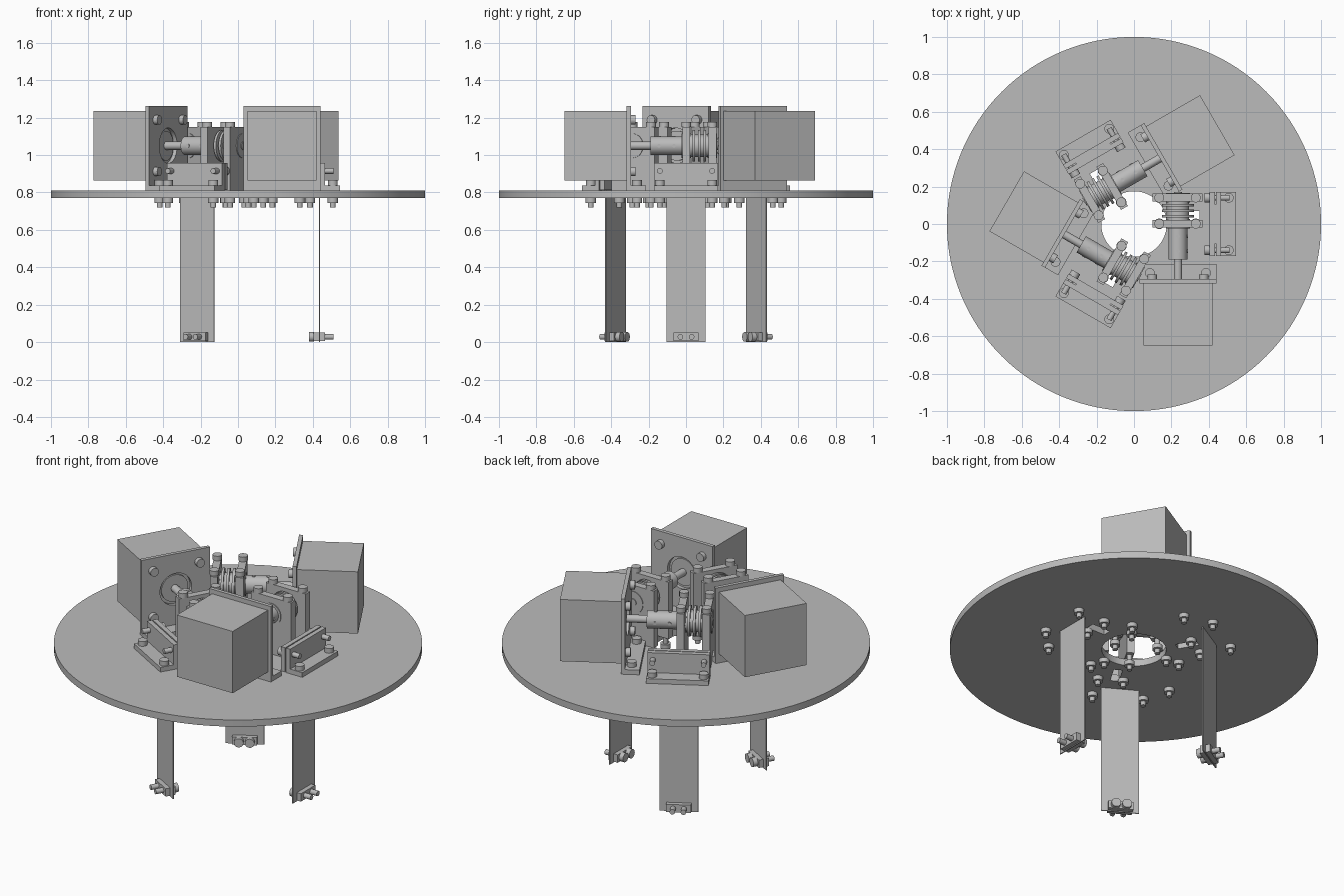
import bpy
import bmesh
from math import pi, radians
from mathutils import Matrix, Vector

if "Cube" in bpy.data.objects:
    bpy.data.objects.remove(bpy.data.objects["Cube"])

grey = bpy.data.materials.new("plain grey")
grey.use_nodes = True
grey.diffuse_color = (0.5, 0.5, 0.5, 1)
grey.node_tree.nodes["Principled BSDF"].inputs["Base Color"].default_value = (0.5, 0.5, 0.5, 1)

AXES = {"x": Matrix.Rotation(pi / 2, 4, "Y"),
        "y": Matrix.Rotation(-pi / 2, 4, "X"),
        "z": Matrix.Identity(4)}


def add_box(bm, x, y, z):
    """Box from three (low, high) ranges."""
    centre = Vector([(a + b) / 2 for a, b in (x, y, z)])
    size = [b - a for a, b in (x, y, z)]
    bmesh.ops.create_cube(bm, size=1, matrix=Matrix.Translation(centre) @ Matrix.Diagonal((*size, 1)))


def add_rod(bm, axis, start, length, radius, sides=24):
    """Cylinder from a start point along an axis; negative length goes backwards."""
    step = AXES[axis].to_3x3() @ Vector((0, 0, length))
    bmesh.ops.create_cone(bm, cap_ends=True, segments=sides, radius1=radius, radius2=radius,
                          depth=abs(length),
                          matrix=Matrix.Translation(Vector(start) + step / 2) @ AXES[axis])


def finish(name, bm, turn=0):
    mesh = bpy.data.meshes.new(name)
    bm.to_mesh(mesh)
    bm.free()
    mesh.transform(Matrix.Rotation(turn, 4, "Z"))
    mesh.materials.append(grey)
    obj = bpy.data.objects.new(name, mesh)
    bpy.context.collection.objects.link(obj)
    return obj


def cut(obj, cutter):
    bpy.context.view_layer.objects.active = obj
    mod = obj.modifiers.new("cut", "BOOLEAN")
    mod.operation = "DIFFERENCE"
    mod.object = cutter
    bpy.ops.object.modifier_apply(modifier=mod.name)
    bpy.data.objects.remove(cutter)


def deck_bolt(bm, x, y, top):
    """Vertical bolt with a head on top and a nut under the deck."""
    add_rod(bm, "z", (x, y, 0.72), top - 0.72, 0.015, 16)
    add_rod(bm, "z", (x, y, top), 0.028, 0.026)
    add_rod(bm, "z", (x, y, 0.745), 0.025, 0.028)


# Round deck with a centre hole
bm = bmesh.new()
add_rod(bm, "z", (0, 0, 0.77), 0.04, 1.0, 128)
deck = finish("round_deck", bm)
bm = bmesh.new()
add_rod(bm, "z", (0, 0, 0.7), 0.2, 0.175, 64)
cut(deck, finish("hole_cutter", bm))

AX, AZ = 0.235, 1.05        # drive shaft axis
LEG = 0.435                 # distance of the legs from the centre

for i in range(3):
    turn = radians(120 * i)
    tag = "_" + "abc"[i]

    # Cable slot in the deck
    bm = bmesh.new()
    add_box(bm, (0.23, 0.35), (0.022, 0.07), (0.7, 0.9))
    cut(deck, finish("slot_cutter", bm, turn))

    # Motor body with its front boss
    bm = bmesh.new()
    add_box(bm, (0.05, 0.42), (-0.65, -0.317), (0.865, 1.235))
    add_rod(bm, "y", (AX, -0.32, AZ), 0.012, 0.08, 32)
    finish("motor" + tag, bm, turn)

    # Angle bracket behind the motor, with a round opening
    bm = bmesh.new()
    add_box(bm, (0.03, 0.44), (-0.317, -0.295), (0.81, 1.262))
    bracket = finish("motor_bracket" + tag, bm, turn)
    bm = bmesh.new()
    add_rod(bm, "y", (AX, -0.4, AZ), 0.2, 0.095, 40)
    cut(bracket, finish("opening_cutter", bm, turn))
    bm = bmesh.new()
    add_box(bm, (0.03, 0.44), (-0.296, -0.215), (0.81, 0.838))
    finish("motor_bracket_foot" + tag, bm, turn)

    # Motor screws and foot bolts
    bm = bmesh.new()
    for sx in (-1, 1):
        for sz in (-1, 1):
            add_rod(bm, "y", (AX + sx * 0.138, -0.297, AZ + sz * 0.138), 0.028, 0.025)
        deck_bolt(bm, AX + sx * 0.15, -0.262, 0.838)
    finish("motor_bolts" + tag, bm, turn)

    # Drive shaft and coupling with set screws
    bm = bmesh.new()
    add_rod(bm, "y", (AX, -0.31, AZ), 0.48, 0.022)
    finish("drive_shaft" + tag, bm, turn)
    bm = bmesh.new()
    add_rod(bm, "y", (AX, -0.19, AZ), 0.168, 0.05, 32)
    for y in (-0.145, -0.065):
        add_rod(bm, "z", (AX, y, AZ + 0.045), 0.008, 0.01, 12)
        add_rod(bm, "x", (AX + 0.045, y, AZ), 0.008, 0.01, 12)
    finish("coupling" + tag, bm, turn)

    # Two bearing blocks, their bearings and through bolts
    for side, y in (("front", -0.02), ("back", 0.12)):
        bm = bmesh.new()
        add_box(bm, (0.1, 0.365), (y, y + 0.042), (0.81, 1.15))
        finish(side + "_bearing_block" + tag, bm, turn)
        bm = bmesh.new()
        add_rod(bm, "y", (AX, y - 0.004, AZ), 0.05, 0.065, 32)
        for x in (0.135, 0.33):
            deck_bolt(bm, x, y + 0.021, 1.15)
        finish(side + "_bearing_and_bolts" + tag, bm, turn)

    # Grooved pulley
    bm = bmesh.new()
    add_rod(bm, "y", (AX, 0.024, AZ), 0.094, 0.06, 32)
    for y in (0.034, 0.064, 0.094):
        add_rod(bm, "y", (AX, y, AZ), 0.014, 0.085, 40)
    finish("pulley" + tag, bm, turn)

    # Flat strip leg passing through the deck
    bm = bmesh.new()
    add_box(bm, (LEG - 0.003, LEG + 0.003), (-0.105, 0.105), (0, 0.95))
    finish("leg" + tag, bm, turn)

    # Clamp holding the leg on top of the deck
    bm = bmesh.new()
    add_box(bm, (LEG - 0.03, LEG - 0.003), (-0.17, 0.17), (0.812, 0.957))
    add_box(bm, (LEG + 0.003, LEG + 0.03), (-0.17, 0.17), (0.81, 0.957))
    add_box(bm, (LEG + 0.029, LEG + 0.11), (-0.17, 0.17), (0.81, 0.838))
    finish("leg_clamp" + tag, bm, turn)
    bm = bmesh.new()
    for y in (-0.14, 0.14):
        add_rod(bm, "x", (LEG - 0.058, y, 0.915), 0.028, 0.026)
        add_rod(bm, "x", (LEG - 0.03, y, 0.915), 0.105, 0.015, 16)
        deck_bolt(bm, LEG + 0.072, y, 0.838)
    finish("leg_clamp_bolts" + tag, bm, turn)

    # Small clamp and bolts at the foot of the leg
    bm = bmesh.new()
    add_box(bm, (LEG - 0.03, LEG - 0.003), (-0.068, 0.068), (0.005, 0.052))
    add_box(bm, (LEG + 0.003, LEG + 0.03), (-0.068, 0.068), (0.005, 0.052))
    for y in (-0.03, 0.03):
        add_rod(bm, "x", (LEG - 0.056, y, 0.028), 0.027, 0.026)
        add_rod(bm, "x", (LEG - 0.03, y, 0.028), 0.105, 0.015, 16)
    finish("foot_clamp" + tag, bm, turn)

# Smooth round parts, keep hard edges
bpy.ops.object.select_all(action="DESELECT")
for obj in bpy.context.collection.objects:
    if obj.type == "MESH":
        obj.select_set(True)
        bpy.context.view_layer.objects.active = obj
bpy.ops.object.shade_smooth_by_angle(angle=radians(35))
